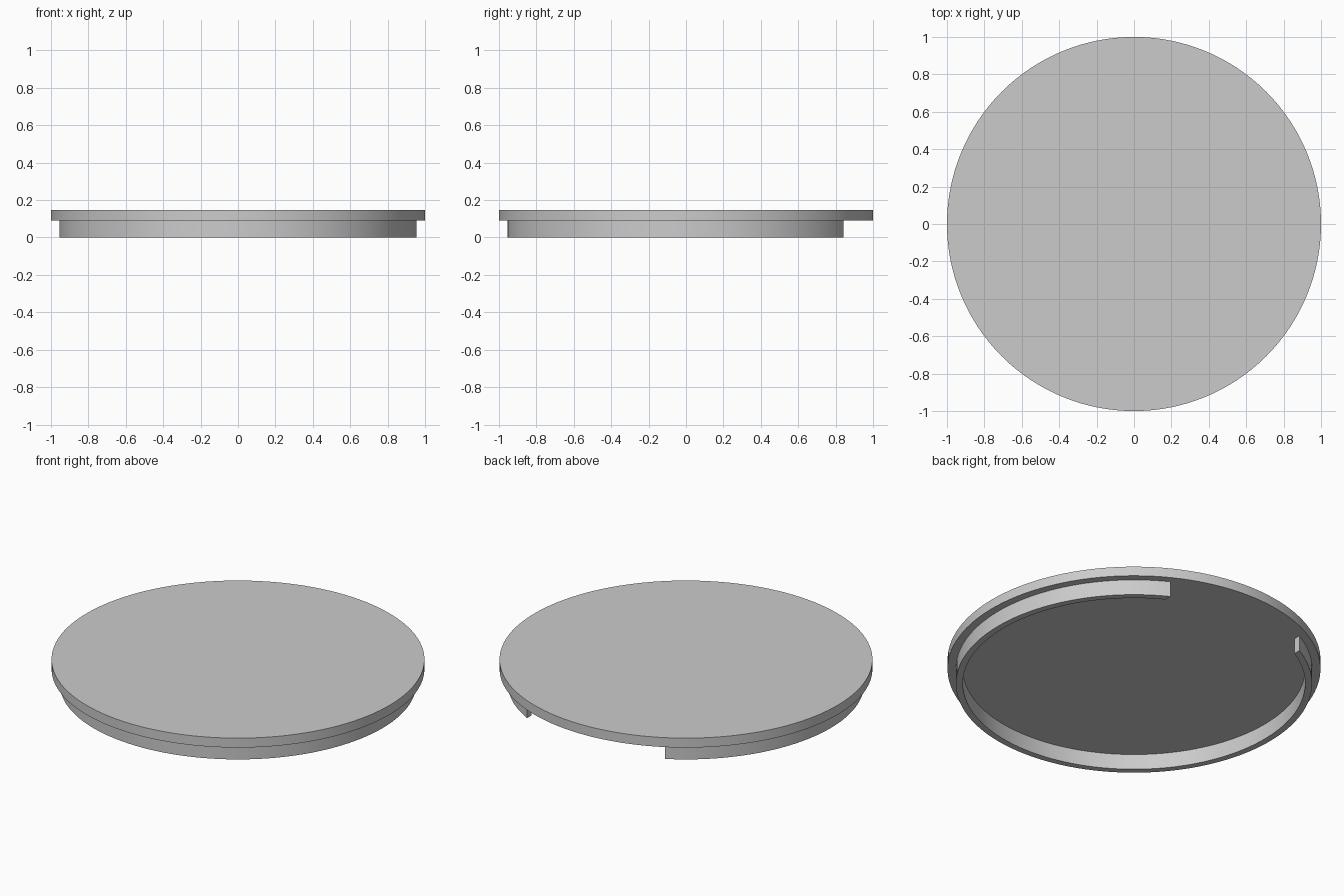
import bpy, bmesh, math

cube = bpy.data.objects.get("Cube")
if cube:
    bpy.data.objects.remove(cube)

SEGMENTS = 128
TOP, SEAT = 0.147, 0.091
RING_OUTER, RING_INNER = 0.955, 0.918
GAP_HALF = 0.451

grey = bpy.data.materials.new("light grey")
grey.use_nodes = True
colour = (0.6, 0.6, 0.6, 1)
grey.diffuse_color = colour
grey.node_tree.nodes["Principled BSDF"].inputs["Base Color"].default_value = colour


def finish(name, bm):
    bmesh.ops.recalc_face_normals(bm, faces=bm.faces)
    mesh = bpy.data.meshes.new(name)
    bm.to_mesh(mesh)
    bm.free()
    mesh.materials.append(grey)
    obj = bpy.data.objects.new(name, mesh)
    bpy.context.collection.objects.link(obj)
    bpy.ops.object.select_all(action="DESELECT")
    obj.select_set(True)
    bpy.context.view_layer.objects.active = obj
    bpy.ops.object.shade_smooth_by_angle(angle=math.radians(30))
    return obj


# Flat round lid plate
bm = bmesh.new()
bmesh.ops.create_cone(bm, cap_ends=True, segments=SEGMENTS, radius1=1, radius2=1,
                      depth=TOP - SEAT)
bmesh.ops.translate(bm, verts=bm.verts, vec=(0, 0, (TOP + SEAT) / 2))
finish("lid_plate", bm)

# Locating ring under the plate, open at the back with ends cut parallel to y
bm = bmesh.new()


def gap_angle(radius):
    return math.acos(GAP_HALF / radius)


sections = []
for i in range(SEGMENTS + 1):
    t = i / SEGMENTS
    section = []
    for radius, z in ((RING_OUTER, 0), (RING_OUTER, SEAT), (RING_INNER, SEAT), (RING_INNER, 0)):
        start = math.pi - gap_angle(radius)
        sweep = math.pi + 2 * gap_angle(radius)
        a = start + sweep * t
        section.append(bm.verts.new((radius * math.cos(a), radius * math.sin(a), z)))
    sections.append(section)
for a, b in zip(sections, sections[1:]):
    for k in range(4):
        n = (k + 1) % 4
        bm.faces.new((a[k], a[n], b[n], b[k]))
bm.faces.new(sections[0])
bm.faces.new(sections[-1])
finish("locating_ring", bm)
